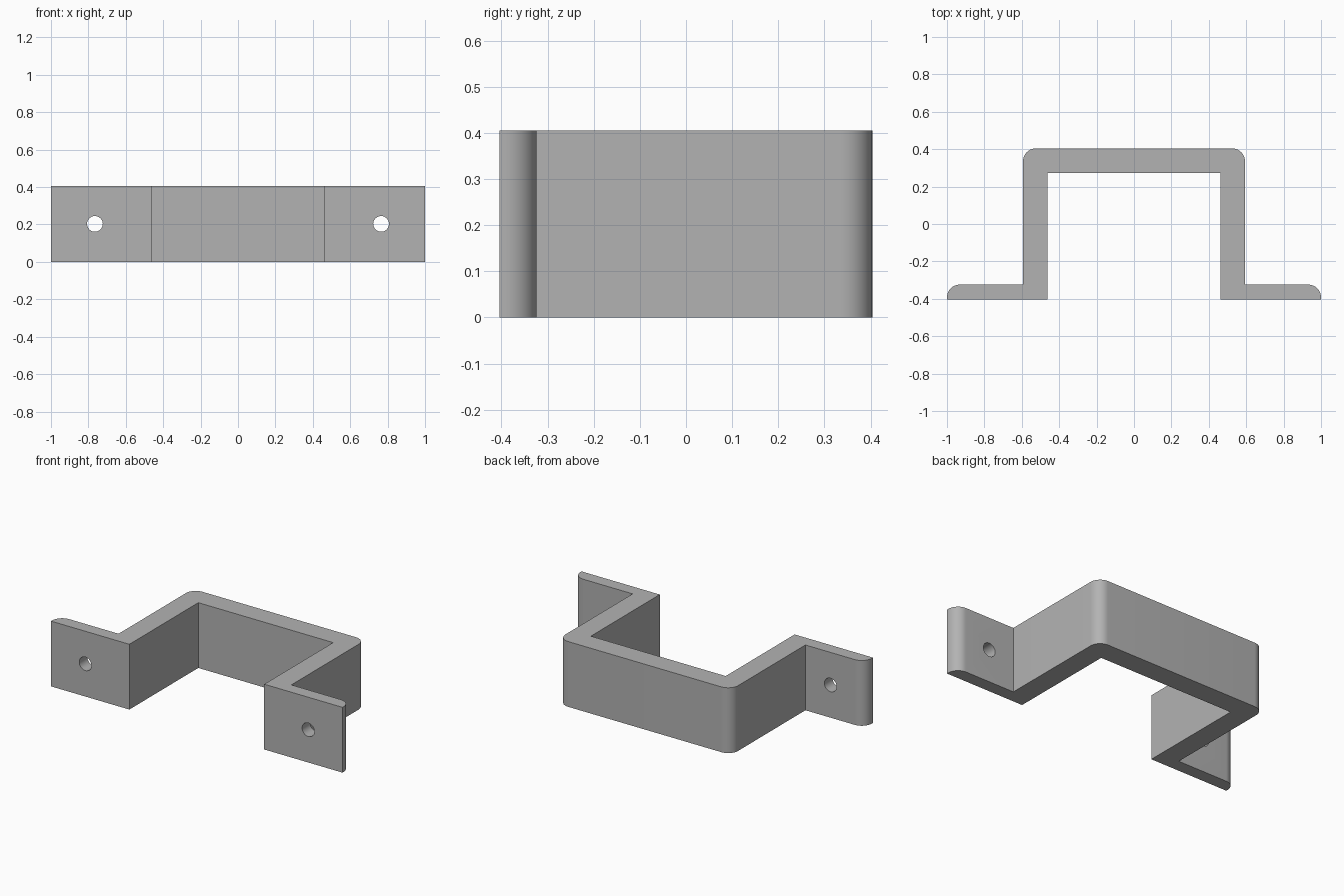
import bpy
import bmesh
from math import cos, sin, pi, radians

if "Cube" in bpy.data.objects:
    bpy.data.objects.remove(bpy.data.objects["Cube"], do_unlink=True)

HEIGHT = 0.405
BACK, FRONT = 0.404, -0.404
INNER_X, OUTER_X, TIP_X = 0.463, 0.593, 1.0
RADIUS = 0.068

# Single grey finish
grey = bpy.data.materials.new("plain_grey")
grey.use_nodes = True
colour = (0.45, 0.45, 0.45, 1)
grey.diffuse_color = colour
grey.node_tree.nodes["Principled BSDF"].inputs["Base Color"].default_value = colour


def corner(x, y, steps=12):
    """Rounded outer corner, running from the +x side to the +y side."""
    return [(x - RADIUS + RADIUS * cos(a), y - RADIUS + RADIUS * sin(a))
            for a in (i * pi / 2 / steps for i in range(steps + 1))]


# Half outline of the bracket, mirrored to make the whole
half = [(INNER_X, 0.272), (INNER_X, FRONT), (TIP_X, FRONT)]
half += corner(TIP_X, -0.324)
half += [(OUTER_X, -0.324)]
half += corner(OUTER_X, BACK)
outline = half + [(-x, y) for x, y in reversed(half)]

# Extruded bracket body
bm = bmesh.new()
base = bm.faces.new([bm.verts.new((x, y, 0)) for x, y in outline])
top = bmesh.ops.extrude_face_region(bm, geom=[base])
bmesh.ops.translate(bm, vec=(0, 0, HEIGHT),
                    verts=[v for v in top["geom"] if isinstance(v, bmesh.types.BMVert)])
bmesh.ops.recalc_face_normals(bm, faces=bm.faces)
mesh = bpy.data.meshes.new("bracket")
bm.to_mesh(mesh)
bm.free()
bracket = bpy.data.objects.new("bracket", mesh)
bpy.context.collection.objects.link(bracket)
mesh.materials.append(grey)

# Screw holes through both flanges
for side, name in ((1, "left"), (-1, "right")):
    bpy.ops.mesh.primitive_cylinder_add(
        vertices=32, radius=0.042, depth=0.3,
        location=(side * 0.765, -0.364, 0.203), rotation=(pi / 2, 0, 0))
    cutter = bpy.context.object
    cutter.name = name + "_hole_cutter"
    cutter.data.materials.append(grey)
    cutter.hide_render = True
    cut = bracket.modifiers.new(name + "_screw_hole", "BOOLEAN")
    cut.operation = "DIFFERENCE"
    cut.solver = "EXACT"
    cut.object = cutter
    bpy.context.view_layer.objects.active = bracket
    bpy.ops.object.modifier_apply(modifier=cut.name)
    bpy.data.objects.remove(cutter, do_unlink=True)

# Smooth rounded edges, crisp corners
bpy.ops.object.select_all(action="DESELECT")
bracket.select_set(True)
bpy.context.view_layer.objects.active = bracket
bpy.ops.object.shade_smooth_by_angle(angle=radians(30))
